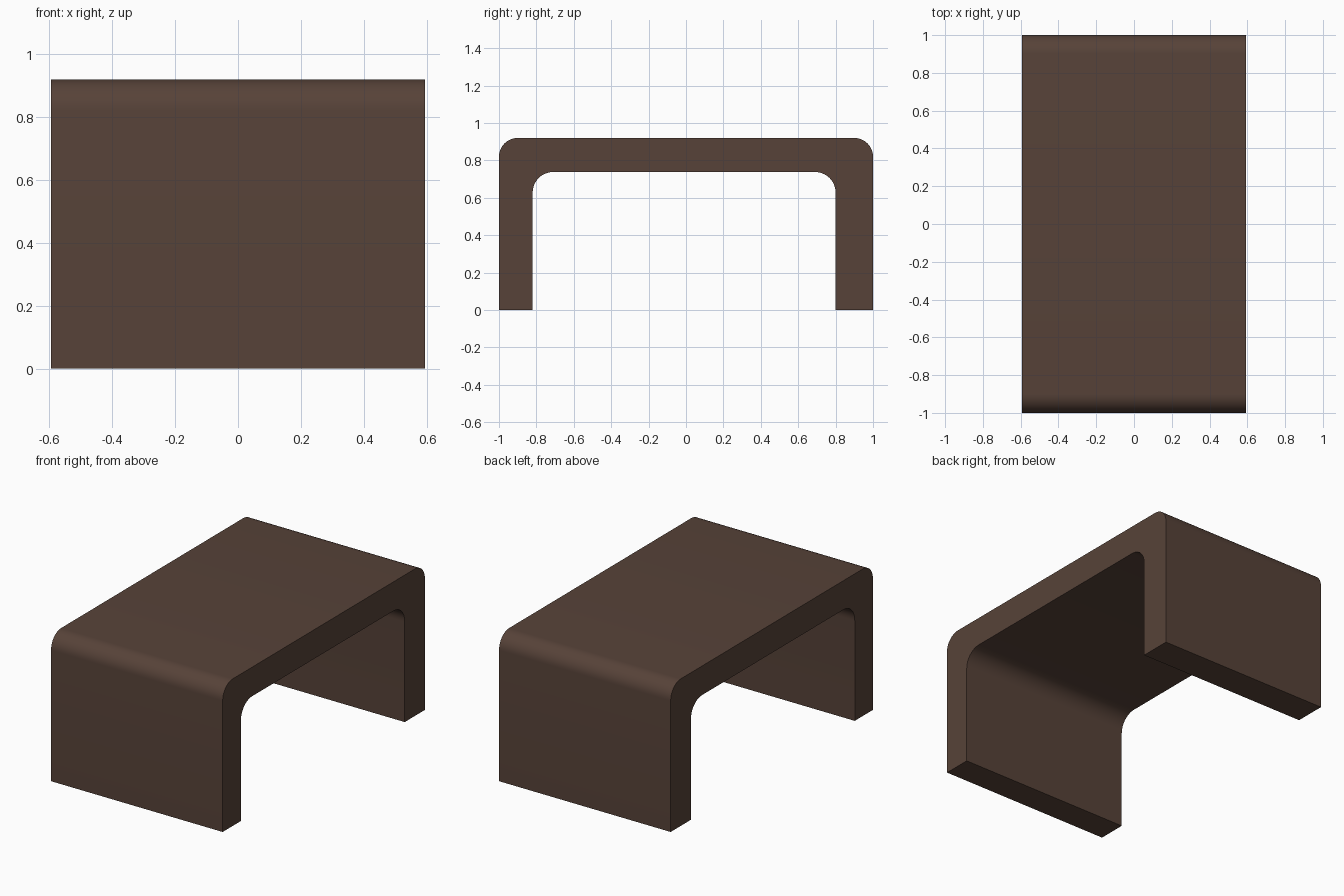
import bpy, bmesh
from math import sin, cos, radians

if "Cube" in bpy.data.objects:
    bpy.data.objects.remove(bpy.data.objects["Cube"])

HALF_W, TOP, SEG = 0.594, 0.92, 10


def arch(left, right, top, r):
    """Arch outline from left foot to right foot with rounded upper corners."""
    pts = [(left, 0)]
    for cy, start in ((left + r, 180), (right - r, 90)):
        for i in range(SEG + 1):
            a = radians(start - 90 * i / SEG)
            pts.append((cy + r * cos(a), top - r + r * sin(a)))
    return pts + [(right, 0)]


# Bent panel: outer and inner outlines joined by quad strips
outer = arch(-1.0, 1.0, TOP, 0.10)
inner = arch(-0.82, 0.80, 0.738, 0.11)

bm = bmesh.new()
rings = [[bm.verts.new((x, y, z)) for y, z in line]
         for x, line in ((-HALF_W, outer), (HALF_W, outer),
                         (HALF_W, inner), (-HALF_W, inner))]
for k in range(4):
    a, b = rings[k], rings[(k + 1) % 4]
    for i in range(len(a) - 1):
        bm.faces.new((a[i], a[i + 1], b[i + 1], b[i]))

# Feet undersides
for i in (0, -1):
    bm.faces.new([ring[i] for ring in rings])
bmesh.ops.recalc_face_normals(bm, faces=bm.faces)

mesh = bpy.data.meshes.new("waterfall_table")
bm.to_mesh(mesh)
bm.free()
table = bpy.data.objects.new("waterfall_table", mesh)
bpy.context.collection.objects.link(table)

# Dark brown finish
mat = bpy.data.materials.new("dark_brown")
mat.diffuse_color = (0.095, 0.055, 0.04, 1)
mat.use_nodes = True
mat.node_tree.nodes["Principled BSDF"].inputs["Base Color"].default_value = mat.diffuse_color
mesh.materials.append(mat)

# Smooth rounded bends, crisp edges
bpy.context.view_layer.objects.active = table
table.select_set(True)
bpy.ops.object.shade_smooth_by_angle(angle=radians(30))
